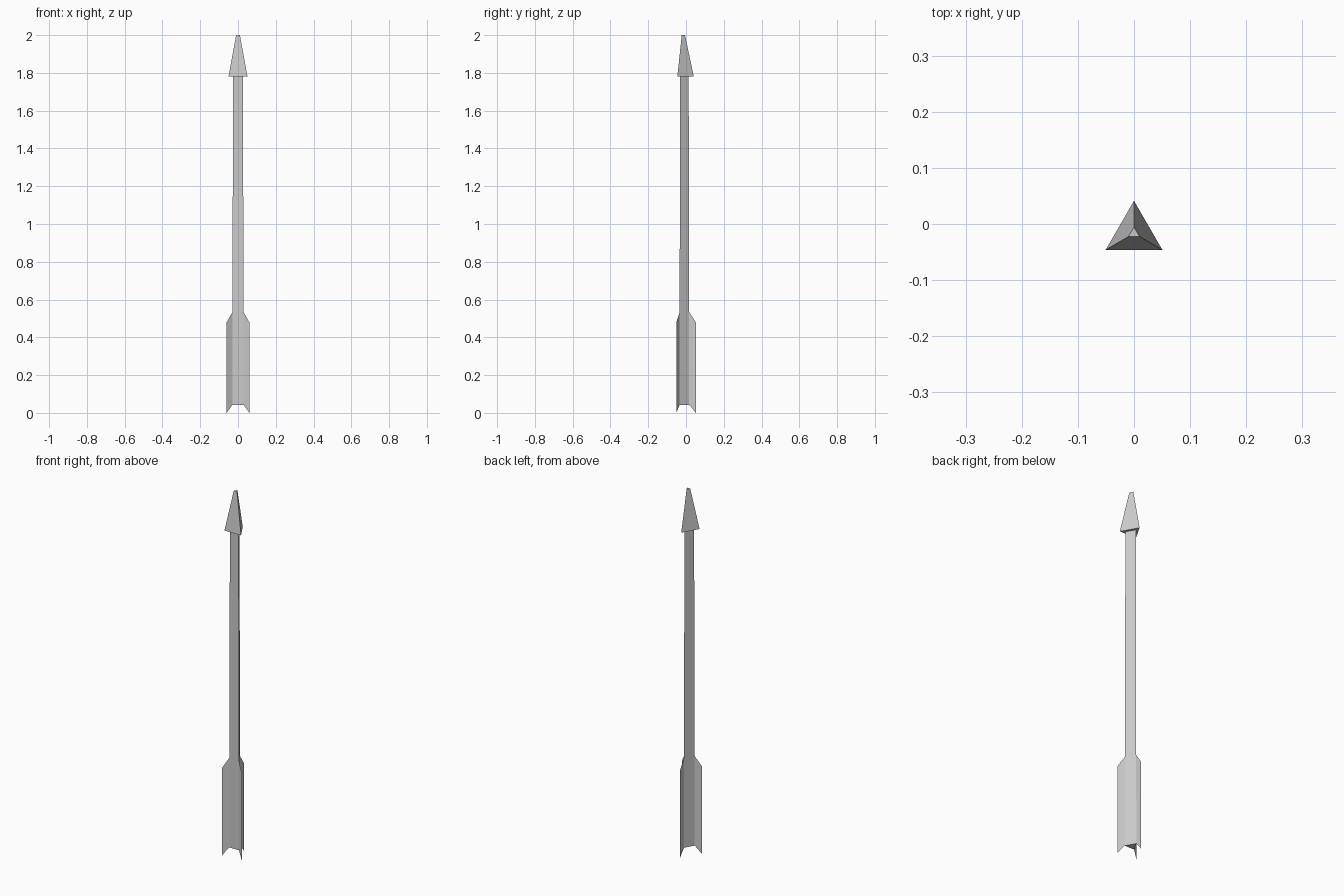
import bpy
from math import sin, cos, pi

if "Cube" in bpy.data.objects:
    bpy.data.objects.remove(bpy.data.objects["Cube"])

CY = -0.0168                      # arrow axis offset in y
ANGLES = [pi / 2 + i * 2 * pi / 3 for i in range(3)]


def point(angle, r, z):
    return (r * cos(angle), CY + r * sin(angle), z)


def add_mesh(name, verts, faces):
    mesh = bpy.data.meshes.new(name)
    mesh.from_pydata(verts, [], faces)
    obj = bpy.data.objects.new(name, mesh)
    bpy.context.collection.objects.link(obj)
    return obj


def tapered_prism(name, r0, z0, r1, z1):
    verts = [point(a, r0, z0) for a in ANGLES] + [point(a, r1, z1) for a in ANGLES]
    sides = [(i, (i + 1) % 3, (i + 1) % 3 + 3, i + 3) for i in range(3)]
    return add_mesh(name, verts, sides + [(2, 1, 0), (3, 4, 5)])


# Three-sided shaft and blunt-tipped head
SHAFT_R = 0.034
tapered_prism("shaft", SHAFT_R, 0.043, 0.031, 1.78)
tapered_prism("arrowhead", 0.0582, 1.78, 0.0115, 2.0)

# Thin sheet fins running out from the shaft corners
fin_profile = [(SHAFT_R, 0.043), (0.069, 0.0), (0.069, 0.48), (SHAFT_R - 0.001, 0.535)]
for i, a in enumerate(ANGLES):
    add_mesh(f"fin_{i + 1}", [point(a, r, z) for r, z in fin_profile], [(0, 1, 2, 3)])
